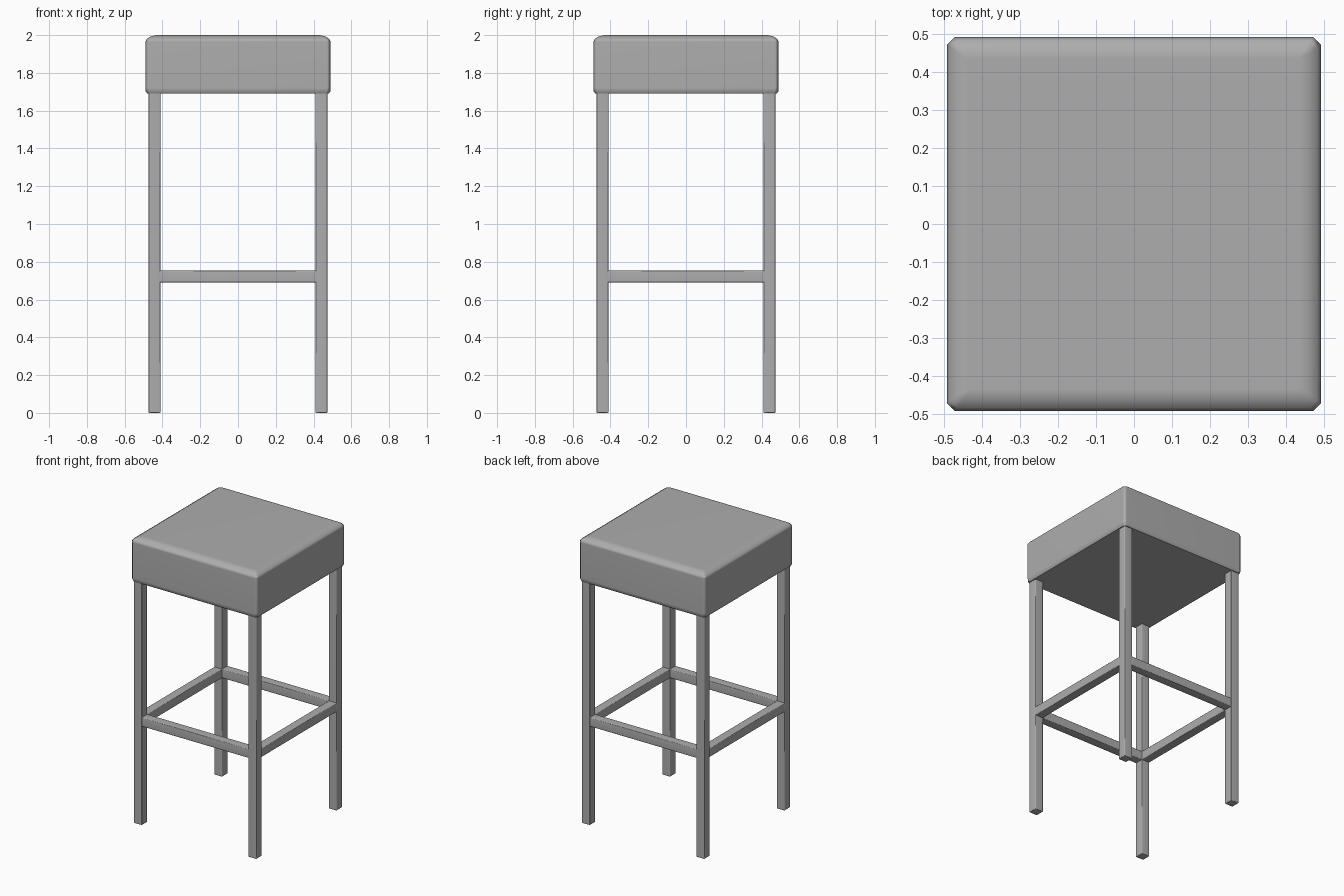
import bpy, bmesh

if "Cube" in bpy.data.objects:
    bpy.data.objects.remove(bpy.data.objects["Cube"])

# dark grey finish shared by every part
grey = bpy.data.materials.new("dark_grey")
grey.diffuse_color = (0.42, 0.42, 0.42, 1)
grey.use_nodes = True
grey.node_tree.nodes["Principled BSDF"].inputs["Base Color"].default_value = grey.diffuse_color


def flatten_big_faces(obj):
    obj.data.materials.append(grey)
    mod = obj.modifiers.new("face_weighting", 'WEIGHTED_NORMAL')
    mod.keep_sharp = True


def bar(name, lo, hi, bevel=0.004):
    # box between two corners with finely softened edges
    bpy.ops.mesh.primitive_cube_add(size=1, location=[(a + b) / 2 for a, b in zip(lo, hi)])
    obj = bpy.context.object
    obj.name = name
    obj.scale = [b - a for a, b in zip(lo, hi)]
    bpy.ops.object.transform_apply(location=False, rotation=False, scale=True)
    bpy.ops.object.shade_smooth()
    mod = obj.modifiers.new("soft_edges", 'BEVEL')
    mod.width = bevel
    mod.segments = 1
    flatten_big_faces(obj)


def ring(half, z, cut):
    # square outline with clipped corners
    k = half - cut
    return [(half, -k, z), (half, k, z), (k, half, z), (-k, half, z),
            (-half, k, z), (-half, -k, z), (-k, -half, z), (k, -half, z)]


# seat cushion: stacked outlines from underside to padded top
profile = [(0.481, 1.69, 0.014), (0.489, 1.703, 0.02), (0.491, 1.72, 0.02),
           (0.491, 1.965, 0.02), (0.483, 1.98, 0.02), (0.462, 1.993, 0.014),
           (0.435, 2.0, 0.005)]
bm = bmesh.new()
rings = [[bm.verts.new(p) for p in ring(*r)] for r in profile]
for a, b in zip(rings, rings[1:]):
    for i in range(8):
        j = (i + 1) % 8
        bm.faces.new((a[i], a[j], b[j], b[i]))
bm.faces.new(rings[0][::-1])
bm.faces.new(rings[-1])
mesh = bpy.data.meshes.new("seat")
bm.to_mesh(mesh)
bm.free()
seat = bpy.data.objects.new("seat", mesh)
bpy.context.collection.objects.link(seat)
bpy.context.view_layer.objects.active = seat
seat.select_set(True)
bpy.ops.object.shade_smooth_by_angle(angle=0.9)
flatten_big_faces(seat)

# legs and footrest rails
OUT, IN = 0.474, 0.411
for s, side in ((-1, "left"), (1, "right")):
    x0, x1 = sorted((s * IN, s * OUT))
    for t, end in ((-1, "front"), (1, "back")):
        y0, y1 = sorted((t * IN, t * OUT))
        bar(f"{end}_{side}_leg", (x0, y0, 0), (x1, y1, 1.695))
    bar(f"{side}_rail", (x0, -IN - 0.004, 0.69), (x1, IN + 0.004, 0.753))
for t, end in ((-1, "front"), (1, "back")):
    y0, y1 = sorted((t * IN, t * OUT))
    bar(f"{end}_rail", (-IN - 0.004, y0, 0.69), (IN + 0.004, y1, 0.753))
